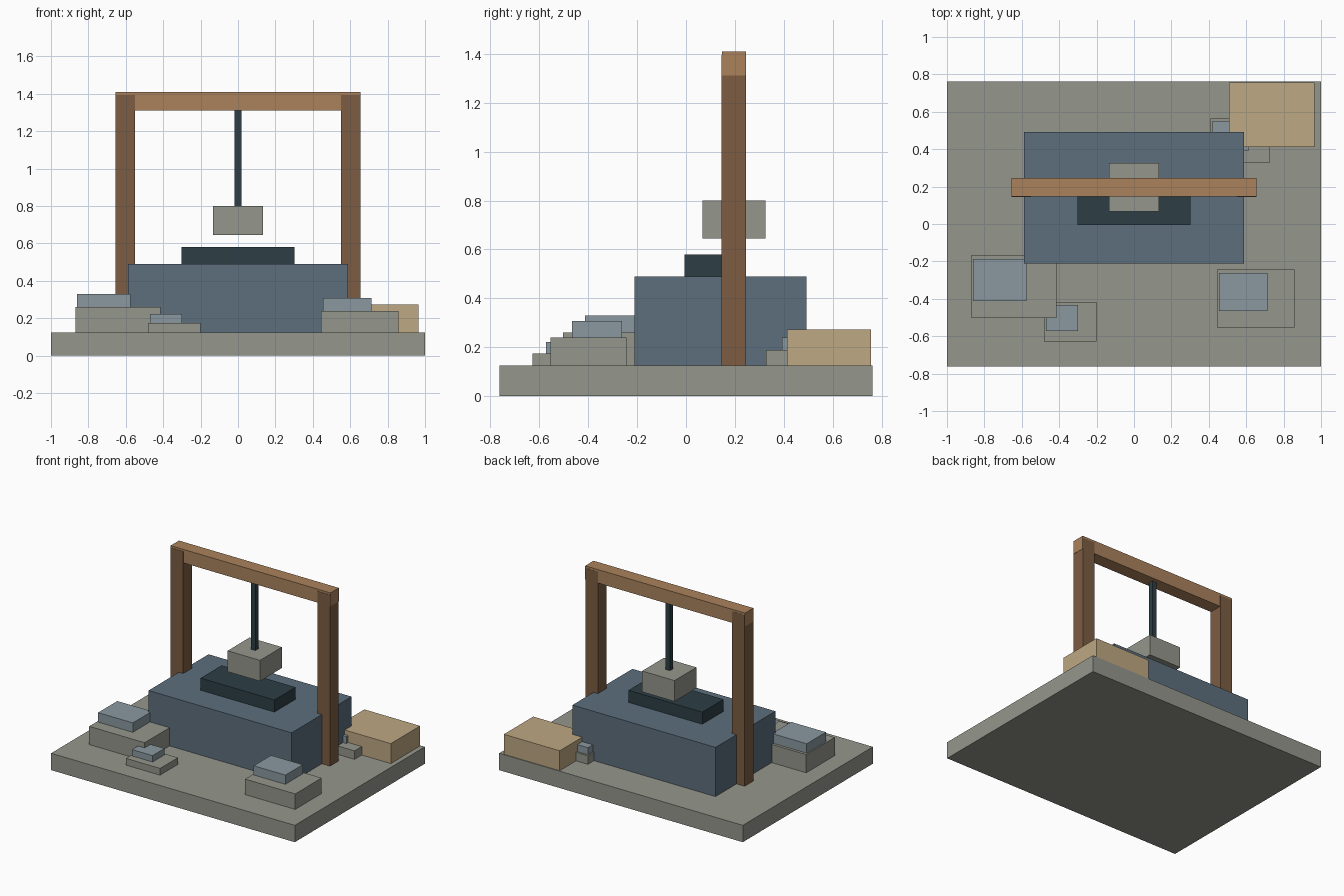
import bpy

if "Cube" in bpy.data.objects:
    bpy.data.objects.remove(bpy.data.objects["Cube"])


def material(name, r, g, b):
    """Make a material from an sRGB colour given as 0-255."""
    m = bpy.data.materials.new(name)
    m.diffuse_color = [((c / 255 + 0.055) / 1.055) ** 2.4 for c in (r, g, b)] + [1]
    m.use_nodes = True
    m.node_tree.nodes["Principled BSDF"].inputs["Base Color"].default_value = m.diffuse_color
    return m


stone = material("stone", 149, 150, 140)
slate = material("slate_blue", 93, 110, 125)
pale = material("pale_blue_stone", 138, 153, 160)
iron = material("dark_iron", 45, 63, 70)
oak = material("light_wood", 170, 130, 92)
walnut = material("dark_wood", 125, 93, 66)
sand = material("sand", 190, 168, 130)


def box(name, x, y, z, mat):
    """Box from (min, max) ranges on each axis."""
    bpy.ops.mesh.primitive_cube_add(
        size=1, location=[(a + b) / 2 for a, b in (x, y, z)])
    ob = bpy.context.object
    ob.name = name
    ob.scale = [b - a for a, b in (x, y, z)]
    bpy.ops.object.transform_apply(location=False, rotation=False, scale=True)
    ob.data.materials.append(mat)
    return ob


G = 0.125  # top of the base slab

# Base and central block
box("base", (-1, 1), (-0.7625, 0.7625), (0, G), stone)
box("main_block", (-0.587, 0.587), (-0.21, 0.493), (G, 0.49), slate)
box("anvil_plate", (-0.303, 0.303), (-0.006, 0.242), (0.49, 0.58), iron)

# Wooden gantry
for side, s in (("left", -1), ("right", 1)):
    box(side + "_post", sorted((s * 0.551, s * 0.654)), (0.145, 0.246), (G, 1.395), walnut)
box("cross_beam", (-0.656, 0.656), (0.147, 0.245), (1.31, 1.41), oak)

# Hanging weight
box("hanging_rod", (-0.018, 0.018), (0.178, 0.214), (0.80, 1.31), iron)
box("hanging_weight", (-0.133, 0.133), (0.068, 0.325), (0.645, 0.80), stone)

# Rubble piles: lower stone x, y, top height, then cap stone x, y, top height
piles = {
    "front_left": ((-0.87, -0.415), (-0.502, -0.167), 0.26,
                   (-0.86, -0.575), (-0.412, -0.187), 0.33),
    "front_small": ((-0.48, -0.20), (-0.628, -0.418), 0.175,
                    (-0.47, -0.30), (-0.573, -0.433), 0.222),
    "front_right": ((0.445, 0.857), (-0.553, -0.243), 0.24,
                    (0.455, 0.715), (-0.466, -0.262), 0.308),
    "back_right": ((0.41, 0.727), (0.328, 0.565), 0.188,
                   (0.42, 0.615), (0.393, 0.55), 0.24),
}
for name, (x, y, h, cx, cy, ch) in piles.items():
    box(name + "_rubble", x, y, (G, h), stone)
    box(name + "_rubble_cap", cx, cy, (h, ch), pale)

# Sandy block in the back corner
box("sand_block", (0.507, 0.965), (0.413, 0.757), (G, 0.273), sand)
